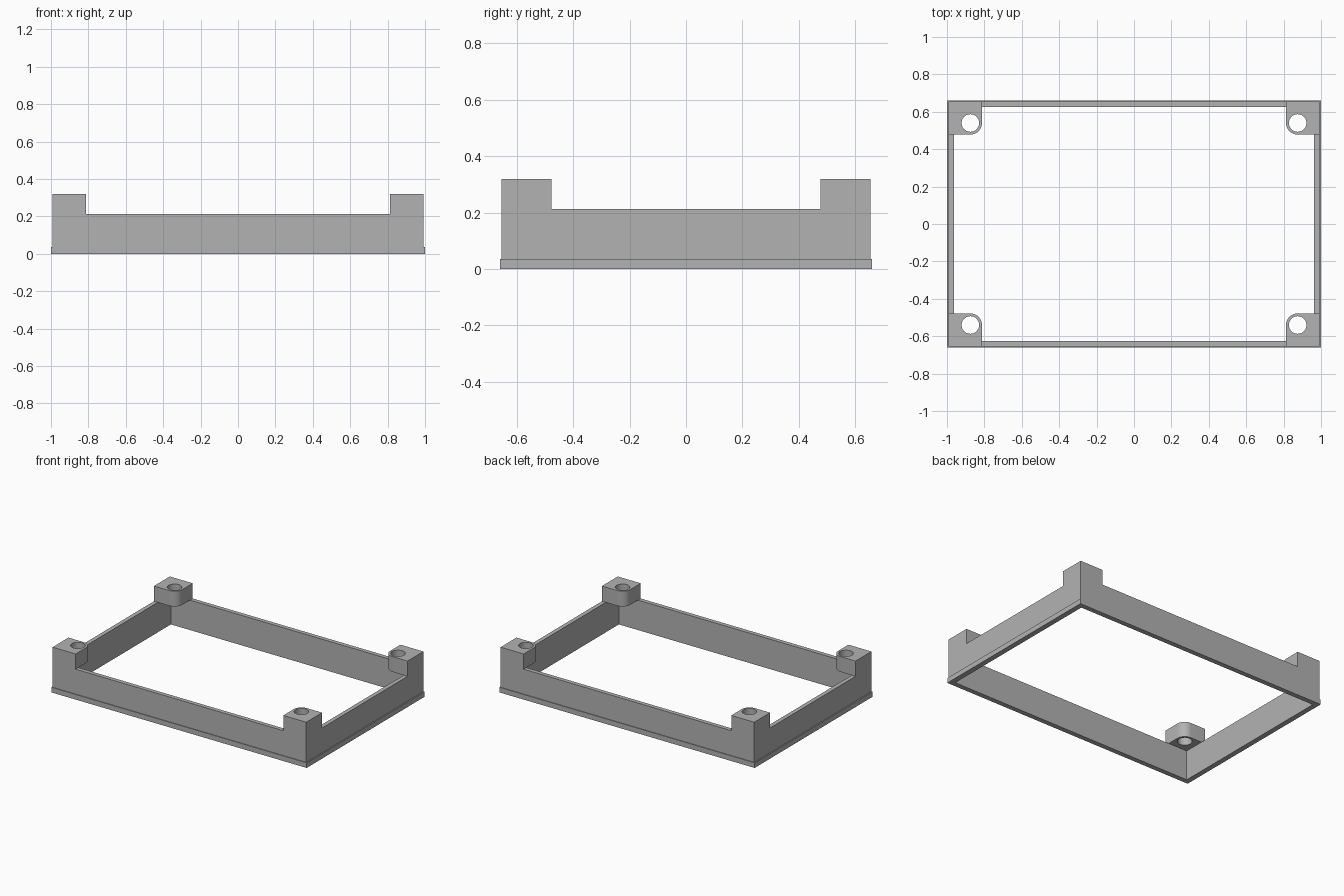
import bpy
import bmesh
import math

cube = bpy.data.objects.get("Cube")
if cube:
    bpy.data.objects.remove(cube, do_unlink=True)

grey = bpy.data.materials.new("mid_grey")
grey.use_nodes = True
colour = (0.45, 0.45, 0.45, 1)
grey.diffuse_color = colour
grey.node_tree.nodes["Principled BSDF"].inputs["Base Color"].default_value = colour


def rectangle(x, y):
    return [(-x, -y), (x, -y), (x, y), (-x, y)]


def arc(cx, cy, radius, start, end, steps):
    angles = [math.radians(start + (end - start) * i / steps) for i in range(steps + 1)]
    return [(cx + radius * math.cos(a), cy + radius * math.sin(a)) for a in angles]


def plate(name, loops, bottom, top):
    """Extrude nested 2D outlines into a solid with holes."""
    curve = bpy.data.curves.new(name, "CURVE")
    curve.dimensions = "2D"
    curve.fill_mode = "BOTH"
    curve.extrude = (top - bottom) / 2
    for loop in loops:
        spline = curve.splines.new("POLY")
        spline.points.add(len(loop) - 1)
        for point, (x, y) in zip(spline.points, loop):
            point.co = (x, y, 0, 1)
        spline.use_cyclic_u = True
    source = bpy.data.objects.new(name + "_outline", curve)
    bpy.context.collection.objects.link(source)
    bpy.context.view_layer.update()
    depsgraph = bpy.context.evaluated_depsgraph_get()
    mesh = bpy.data.meshes.new_from_object(source.evaluated_get(depsgraph))
    bpy.data.objects.remove(source, do_unlink=True)

    bm = bmesh.new()
    bm.from_mesh(mesh)
    bmesh.ops.remove_doubles(bm, verts=bm.verts, dist=0.0001)
    bmesh.ops.translate(bm, verts=bm.verts, vec=(0, 0, (top + bottom) / 2))
    bmesh.ops.recalc_face_normals(bm, faces=bm.faces)
    bm.to_mesh(mesh)
    bm.free()
    mesh.materials.clear()
    mesh.materials.append(grey)
    obj = bpy.data.objects.new(name, mesh)
    bpy.context.collection.objects.link(obj)
    bpy.ops.object.select_all(action="DESELECT")
    obj.select_set(True)
    bpy.context.view_layer.objects.active = obj
    bpy.ops.object.shade_smooth_by_angle(angle=math.radians(30))
    return obj


# Rectangular frame: projecting bottom lip and upright walls
wall_x, wall_y = 0.993, 0.655
lip_top, wall_top, boss_top = 0.036, 0.212, 0.32
opening = rectangle(0.963, 0.625)
plate("bottom_lip", [rectangle(1, 0.66), opening], 0, lip_top)
plate("wall_frame", [rectangle(wall_x, wall_y), opening], lip_top, wall_top)

# Raised screw bosses, one per corner, rounded towards the opening
hole_x, hole_y, boss_radius, hole_radius = 0.875, 0.54, 0.062, 0.047
boss = [(wall_x, wall_y), (hole_x - boss_radius, wall_y)]
boss += arc(hole_x, hole_y, boss_radius, 180, 270, 12)
boss += [(wall_x, hole_y - boss_radius)]
hole = arc(hole_x, hole_y, hole_radius, 0, 360, 40)[:-1]

for end, sy in (("front", -1), ("back", 1)):
    for side, sx in (("left", 1), ("right", -1)):
        loops = [[(x * sx, y * sy) for x, y in loop] for loop in (boss, hole)]
        plate(f"{end}_{side}_boss", loops, wall_top, boss_top)
